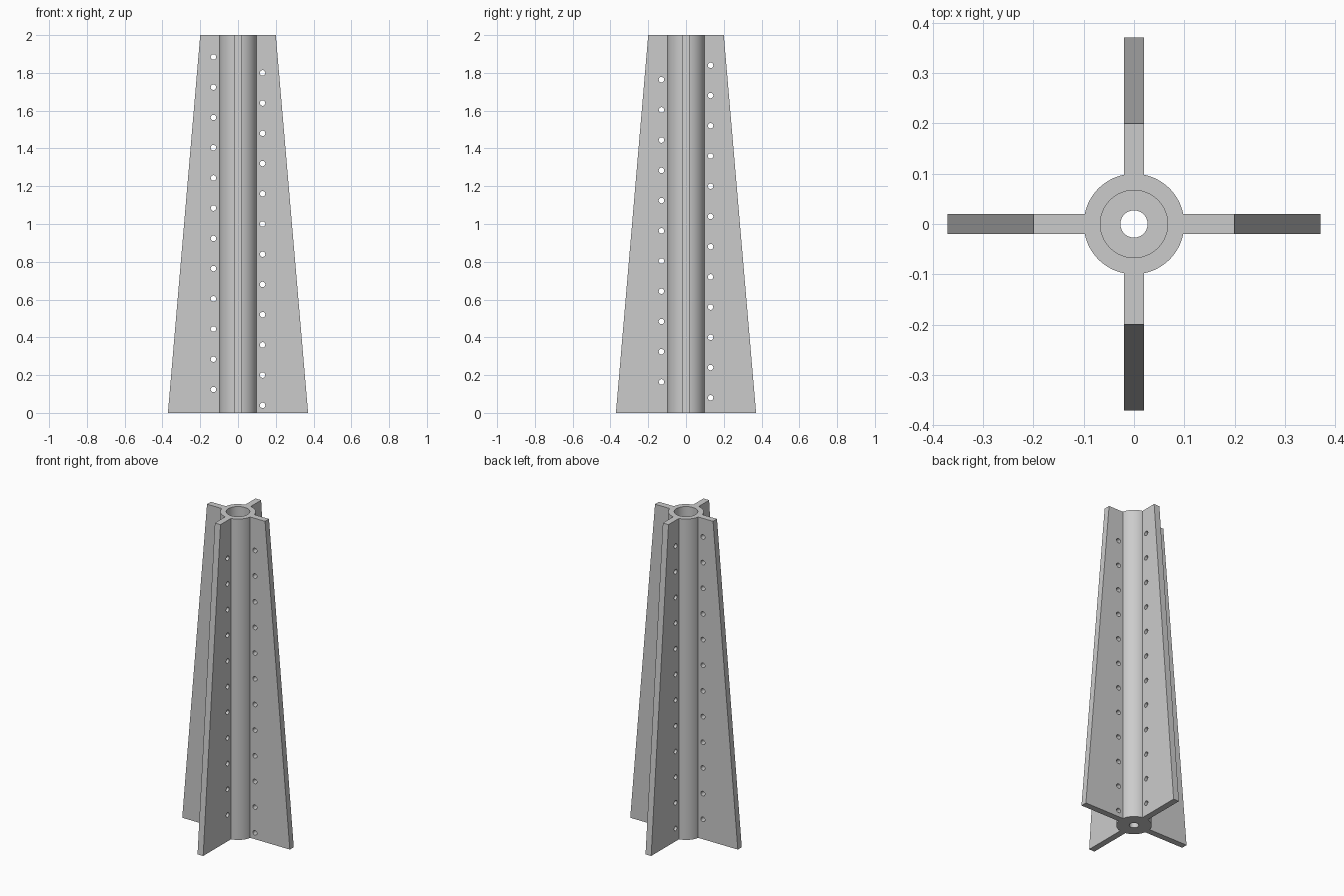
import bpy, bmesh, math
from mathutils import Matrix, Vector

cube = bpy.data.objects.get("Cube")
if cube:
    bpy.data.objects.remove(cube, do_unlink=True)

HEIGHT = 2.0
FIN_HALF = 0.0194
PITCH = 0.16

grey = bpy.data.materials.new("plain grey")
grey.use_nodes = True
colour = (0.6, 0.6, 0.6, 1)
grey.diffuse_color = colour
grey.node_tree.nodes["Principled BSDF"].inputs["Base Color"].default_value = colour


def make_object(name, bm):
    bmesh.ops.recalc_face_normals(bm, faces=bm.faces)
    mesh = bpy.data.meshes.new(name)
    bm.to_mesh(mesh)
    bm.free()
    mesh.materials.append(grey)
    obj = bpy.data.objects.new(name, mesh)
    bpy.context.collection.objects.link(obj)
    return obj


def combine(target, tool, operation):
    mod = target.modifiers.new(operation.title(), 'BOOLEAN')
    mod.operation = operation
    mod.solver = 'EXACT'
    mod.object = tool
    bpy.context.view_layer.objects.active = target
    bpy.ops.object.modifier_apply(modifier=mod.name)
    bpy.data.objects.remove(tool, do_unlink=True)


# Central tube: wide bore above a thin floor with a small drain hole
def build_tube(sides=96):
    profile = [(0.1, 0), (0.1, HEIGHT), (0.067, HEIGHT),
               (0.067, 0.04), (0.027, 0.04), (0.027, 0)]
    bm = bmesh.new()
    rings = []
    for i in range(sides):
        a = math.tau * (i + 0.5) / sides
        rings.append([bm.verts.new((r * math.cos(a), r * math.sin(a), z))
                      for r, z in profile])
    n = len(profile)
    for i in range(sides):
        here, there = rings[i], rings[(i + 1) % sides]
        for j in range(n):
            k = (j + 1) % n
            bm.faces.new((here[j], there[j], there[k], here[k]))
    return make_object("finned_tube", bm)


# Tapered fin, rooted inside the tube wall
def build_fin(turn):
    bm = bmesh.new()
    outline = [(0.085, 0), (0.371, 0), (0.2, HEIGHT), (0.085, HEIGHT)]
    face = bm.faces.new([bm.verts.new((x, -FIN_HALF, z)) for x, z in outline])
    new = bmesh.ops.extrude_face_region(bm, geom=[face])["geom"]
    bmesh.ops.translate(bm, vec=Vector((0, 2 * FIN_HALF, 0)),
                        verts=[g for g in new if isinstance(g, bmesh.types.BMVert)])
    bm.transform(turn)
    return make_object("fin", bm)


# Row of round pegs that drills the holes through one fin
def build_drill(turn, first, count):
    bm = bmesh.new()
    for i in range(count):
        place = (Matrix.Translation((0.13, 0, first + PITCH * i))
                 @ Matrix.Rotation(math.pi / 2, 4, 'X'))
        bmesh.ops.create_cone(bm, cap_ends=True, segments=24, radius1=0.0145,
                              radius2=0.0145, depth=0.08, matrix=turn @ place)
    drill = make_object("drill", bm)
    drill.hide_render = True
    return drill


body = build_tube()
rows = [(0.04, 12), (0.08, 12), (0.124, 12), (0.164, 11)]
turns = [Matrix.Rotation(i * math.pi / 2, 4, 'Z') for i in range(4)]
for turn in turns:
    combine(body, build_fin(turn), 'UNION')
for turn, (first, count) in zip(turns, rows):
    combine(body, build_drill(turn, first, count), 'DIFFERENCE')

# Smooth round walls, crisp edges
bpy.ops.object.select_all(action='DESELECT')
body.select_set(True)
bpy.context.view_layer.objects.active = body
bpy.ops.object.shade_smooth_by_angle(angle=math.radians(30))
